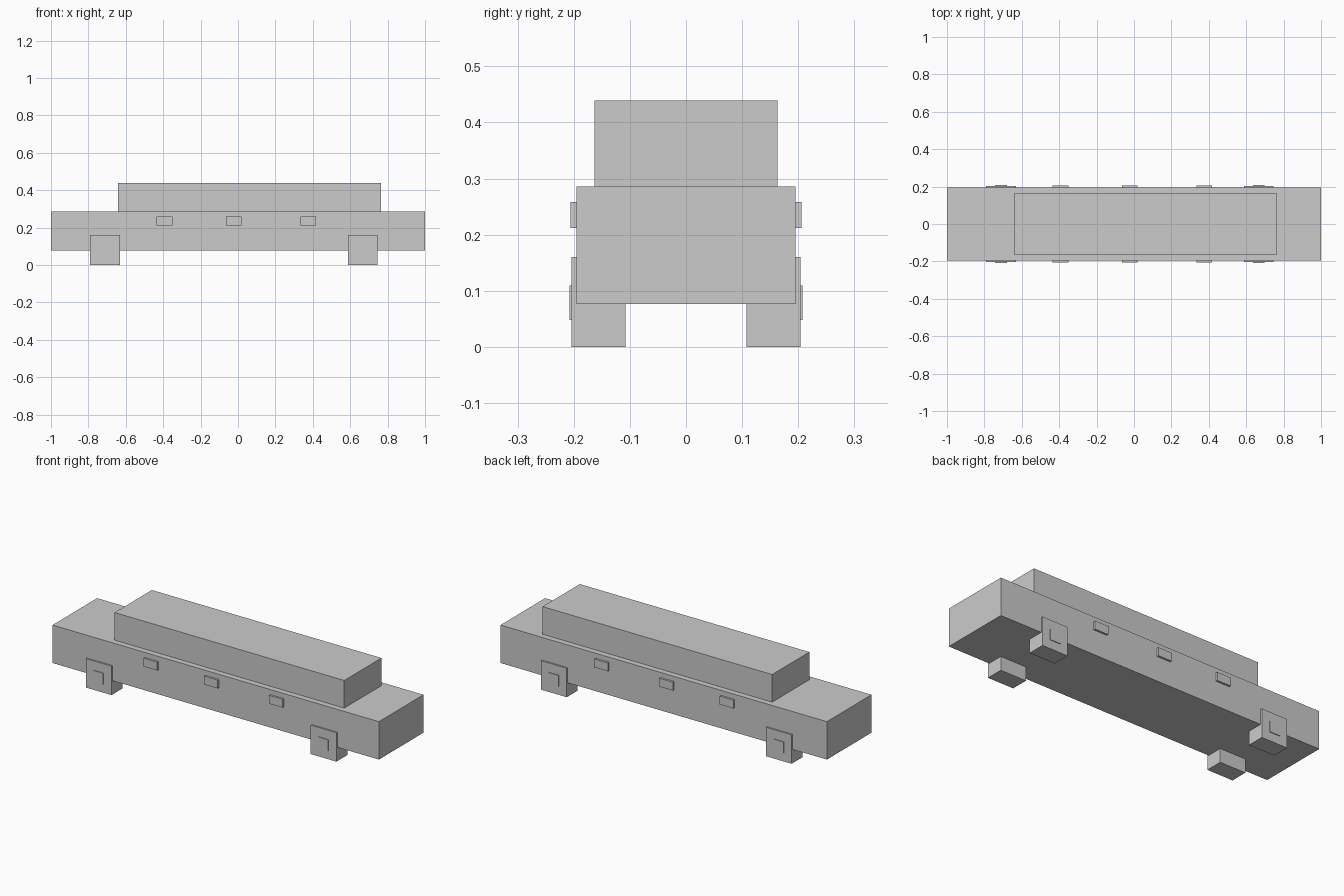
import bpy

if "Cube" in bpy.data.objects:
    bpy.data.objects.remove(bpy.data.objects["Cube"])


def box(name, x, y, z):
    """Box from (min, max) ranges on each axis."""
    bpy.ops.mesh.primitive_cube_add(size=1)
    ob = bpy.context.object
    ob.name = name
    ob.location = [(a + b) / 2 for a, b in (x, y, z)]
    ob.scale = [b - a for a, b in (x, y, z)]
    bpy.ops.object.transform_apply(location=True, rotation=False, scale=True)
    return ob


def side_box(name, cx, width, y, z):
    """Matching boxes on the front (-y) and back (+y) sides."""
    x = (cx - width / 2, cx + width / 2)
    box(name + "_front", x, (-y[1], -y[0]), z)
    box(name + "_back", x, y, z)


# Main body and cabin
box("body", (-1, 1), (-0.195, 0.195), (0.076, 0.286))
box("cabin", (-0.642, 0.765), (-0.163, 0.163), (0.286, 0.439))

# Square wheels with thin hub caps
for label, cx in (("left", -0.711), ("right", 0.667)):
    side_box("wheel_" + label, cx, 0.158, (0.108, 0.204), (0, 0.16))
    side_box("hub_" + label, cx, 0.062, (0.2, 0.208), (0.048, 0.109))

# Door handles along both sides
for i, cx in enumerate((-0.393, -0.022, 0.376)):
    side_box(f"door_handle_{i + 1}", cx, 0.084, (0.19, 0.206), (0.212, 0.258))
